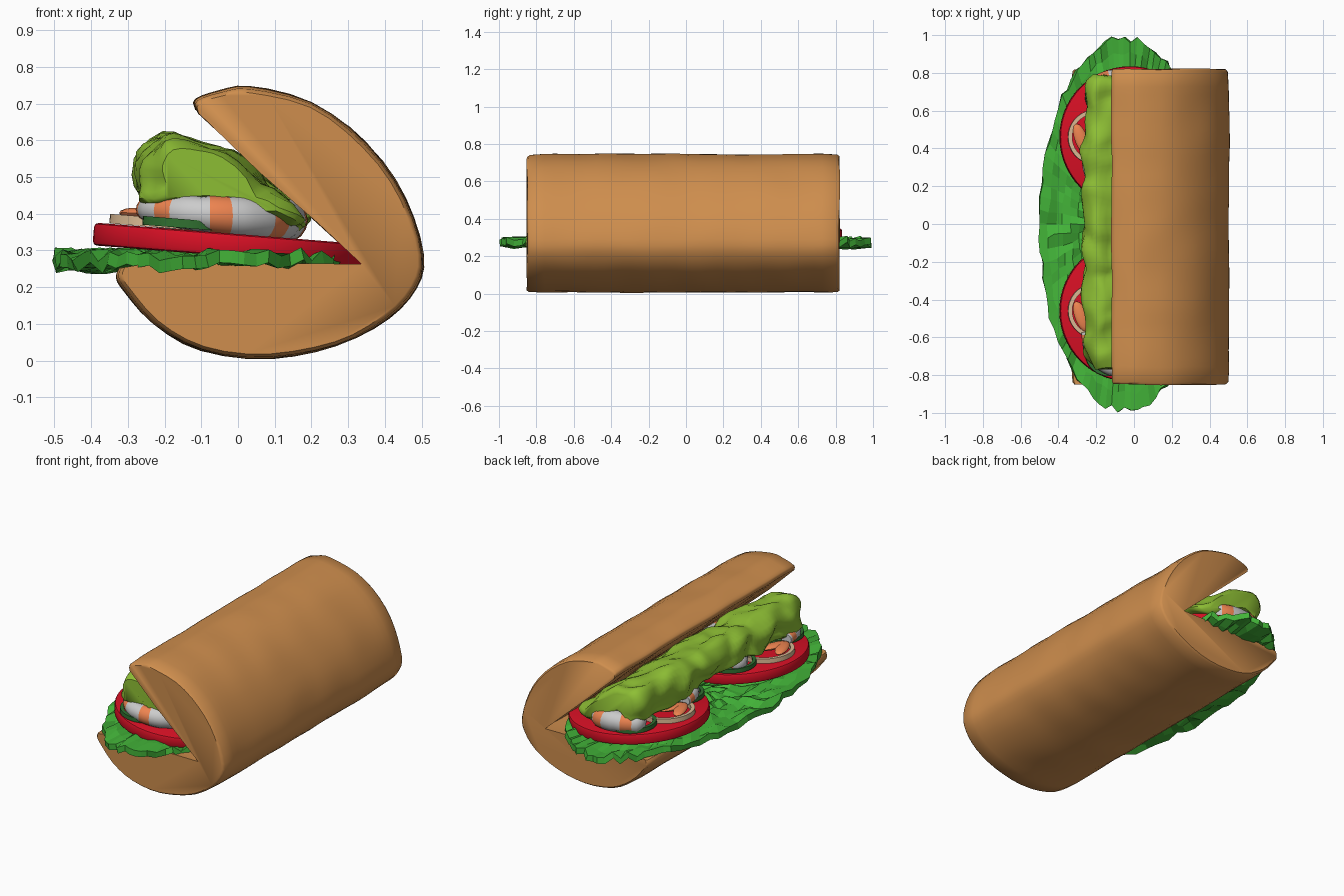
import bpy, bmesh, math, random
from mathutils import Vector, noise

if "Cube" in bpy.data.objects:
    bpy.data.objects.remove(bpy.data.objects["Cube"])

random.seed(4)
TILT = 0.08


def mat(name, rgb):
    m = bpy.data.materials.new(name)
    m.diffuse_color = (*rgb, 1)
    m.use_nodes = True
    m.node_tree.nodes["Principled BSDF"].inputs["Base Color"].default_value = m.diffuse_color
    return m


CRUST = mat("crust", (0.62, 0.27, 0.075))
LEAF = mat("leaf", (0.055, 0.45, 0.04))
PALE_LEAF = mat("pale_leaf", (0.27, 0.52, 0.035))
RED = mat("red", (0.68, 0.005, 0.018))
WHITE = mat("white", (0.75, 0.75, 0.75))
ORANGE = mat("orange", (0.85, 0.23, 0.08))
ONION = mat("onion", (0.72, 0.5, 0.3))
GREEN = mat("dark_green", (0.03, 0.16, 0.03))


def finish(name, bm, mats, angle=40):
    bmesh.ops.recalc_face_normals(bm, faces=bm.faces)
    me = bpy.data.meshes.new(name)
    bm.to_mesh(me)
    bm.free()
    ob = bpy.data.objects.new(name, me)
    bpy.context.collection.objects.link(ob)
    for m in mats:
        me.materials.append(m)
    bpy.ops.object.select_all(action='DESELECT')
    ob.select_set(True)
    bpy.context.view_layer.objects.active = ob
    if angle:
        bpy.ops.object.shade_smooth_by_angle(angle=math.radians(angle))
    return ob


def spline(pts, n, closed=False):
    """Catmull-Rom through the points, n steps per span."""
    p = [Vector(q) for q in pts]
    p = [p[-1]] + p + p[:2] if closed else [p[0]] + p + [p[-1]]
    out = []
    for a, b, c, d in zip(p, p[1:], p[2:], p[3:]):
        for i in range(n):
            t = i / n
            out.append(0.5 * (2 * b + (c - a) * t + (2 * a - 5 * b + 4 * c - d) * t * t
                              + (3 * b - a - 3 * c + d) * t ** 3))
    return out if closed else out + [p[-1]]


def skin(bm, rings, mat_of=lambda i: 0):
    """Join closed rings of points into a capped tube."""
    vs = [[bm.verts.new(c) for c in r] for r in rings]
    n = len(vs[0])
    for i, (a, b) in enumerate(zip(vs, vs[1:])):
        for j in range(n):
            k = (j + 1) % n
            bm.faces.new((a[j], a[k], b[k], b[j])).material_index = mat_of(i)
    bm.faces.new(vs[0][::-1])
    bm.faces.new(vs[-1])


def loft(name, prof, y0, y1, steps, amp, freq, material, ends):
    """Sweep an x-z profile along y with noise; ends = shrink of outer rings."""
    mid = sum(prof, Vector((0, 0))) / len(prof)
    rings = []
    for i in range(steps + 1):
        k = min(i, steps - i)
        s = ends[k] if k < len(ends) else 1
        t = i / steps
        inset = 0.012
        if k < len(ends) and amp < 0.01:
            y = y0 + k * inset if i < steps / 2 else y1 - k * inset
        else:
            y = y0 + (y1 - y0) * t
        ring = []
        for p in prof:
            q = mid + (p - mid) * s
            v = Vector((q.x, y, q.y))
            ring.append(v + noise.noise_vector(v * freq) * amp * Vector((1, 0.3, 1)).length / 1.45)
        rings.append(ring)
    bm = bmesh.new()
    skin(bm, rings)
    return finish(name, bm, [material], 50)


# bread: hinged bun with a wedge-shaped opening
outer = spline([(-0.115, 0.685), (-0.115, 0.712), (-0.05, 0.735), (0.03, 0.745), (0.2, 0.703),
                (0.35, 0.59), (0.455, 0.44), (0.502, 0.29), (0.485, 0.2), (0.41, 0.115),
                (0.27, 0.042), (0.09, 0.006), (-0.1, 0.028), (-0.23, 0.1), (-0.31, 0.19),
                (-0.33, 0.225), (-0.322, 0.25)], 3)
inner = [Vector(p) for p in [(-0.28, 0.257), (-0.1, 0.26), (0.12, 0.262), (0.345, 0.262),
                             (0.22, 0.375), (0.06, 0.52)]]
loft("bread", outer + inner, -0.85, 0.82, 36, 0.006, 5, CRUST, (0.965, 0.99))

# frilly bottom lettuce leaf
bm = bmesh.new()
SPOKES, RINGS = 84, 11
rows = []
for r in range(1, RINGS + 1):
    f = r / RINGS
    row = []
    for i in range(SPOKES):
        a = math.tau * i / SPOKES
        k = f * (1 + random.uniform(-0.02, 0.012))
        x = min(-0.05 + 0.45 * k * math.cos(a), 0.31)
        y = k * 0.99 * math.sin(a) + random.uniform(-0.008, 0.008)
        row.append(bm.verts.new((x, y, 0.272 + random.uniform(-0.02, 0.02))))
    rows.append(row)
hub = bm.verts.new((-0.05, 0, 0.27))
for i in range(SPOKES):
    j = (i + 1) % SPOKES
    bm.faces.new((hub, rows[0][i], rows[0][j]))
    for a, b in zip(rows, rows[1:]):
        bm.faces.new((a[i], b[i], b[j], a[j]))
leaf = finish("bottom_lettuce", bm, [LEAF], 0)
sol = leaf.modifiers.new("thickness", 'SOLIDIFY')
sol.thickness, sol.offset = 0.035, 0

# two tomato slices
for n, y in enumerate((-0.46, 0.46)):
    bm = bmesh.new()
    bmesh.ops.create_cone(bm, cap_ends=True, segments=56, radius1=0.375, radius2=0.375, depth=0.062)
    rim = [e for e in bm.edges if abs(e.verts[0].co.z - e.verts[1].co.z) < 1e-4]
    bmesh.ops.bevel(bm, geom=rim, offset=0.012, segments=2, affect='EDGES', profile=0.5)
    ob = finish(f"tomato_slice_{n + 1}", bm, [RED])
    ob.location = (-0.02, y, 0.315)
    ob.rotation_euler.y = TILT


# onion and pepper rings
def veg_ring(name, x, y, z, r, w, h, material):
    bm = bmesh.new()
    vs = []
    for i in range(36):
        a = math.tau * i / 36
        vs.append([bm.verts.new((q * math.cos(a), q * math.sin(a), t))
                   for q, t in ((r, -h), (r, h), (r - w, h), (r - w, -h))])
    for i in range(36):
        a, b = vs[i], vs[(i + 1) % 36]
        for j in range(4):
            k = (j + 1) % 4
            bm.faces.new((a[j], b[j], b[k], a[k]))
    ob = finish(name, bm, [material])
    ob.location = (x, y, z)
    ob.rotation_euler.y = TILT


for n, c in enumerate((-0.46, 0.46)):
    veg_ring(f"onion_ring_{n + 1}", -0.205, c, 0.375, 0.145, 0.022, 0.013, ONION)
    for m, d in enumerate((-0.22, 0.22)):
        veg_ring(f"pepper_ring_{2 * n + m + 1}", -0.135, c + d, 0.372, 0.125, 0.02, 0.012, GREEN)

# striped shrimp curled into a C, with a tail fan
PATH = [(-0.235, 0.24), (-0.1, 0.29), (0.04, 0.26), (0.12, 0.1), (0.12, -0.1),
        (0.04, -0.25), (-0.1, -0.29), (-0.215, -0.22), (-0.25, -0.1)]
for n, c in enumerate((-0.47, 0.47)):
    path = spline(PATH, 6)
    last = len(path) - 1
    rings = []
    for i, p in enumerate(path):
        d = (path[min(i + 1, last)] - path[max(i - 1, 0)]).normalized()
        rad = 0.06 * min(1, 0.45 + 0.3 * i) * (1 - 0.5 * max(0, i / last - 0.6) / 0.4)
        rad *= 1 - 0.06 * (i % 6 == 0)
        z = 0.392 - 0.08 * p.x
        rings.append([(p.x - d.y * rad * math.cos(a), c + p.y + d.x * rad * math.cos(a),
                       z + rad * math.sin(a)) for a in [math.tau * j / 16 for j in range(16)]])
    bm = bmesh.new()
    skin(bm, rings, lambda i: int(i % 6 in (3, 4)))
    finish(f"shrimp_{n + 1}", bm, [WHITE, ORANGE])
    for m, spread in enumerate((-0.35, 0.35)):
        bm = bmesh.new()
        bmesh.ops.create_uvsphere(bm, u_segments=14, v_segments=8, radius=1)
        bmesh.ops.scale(bm, verts=bm.verts, vec=(0.035, 0.085, 0.016))
        ob = finish(f"shrimp_tail_{2 * n + m + 1}", bm, [ORANGE])
        ob.location = (-0.255 + spread * -0.07, c - 0.02, 0.4)
        ob.rotation_euler = (0, TILT, spread)

# lumpy pale lettuce on top
prof = spline([(-0.265, 0.55), (-0.2, 0.605), (-0.12, 0.585), (-0.02, 0.565), (0.08, 0.48),
               (0.185, 0.385), (0.1, 0.37), (0.01, 0.405), (-0.1, 0.44), (-0.24, 0.43),
               (-0.25, 0.48)], 3, closed=True)
loft("top_lettuce", prof, -0.76, 0.78, 60, 0.038, 8, PALE_LEAF, (0.75, 0.9, 0.97))
